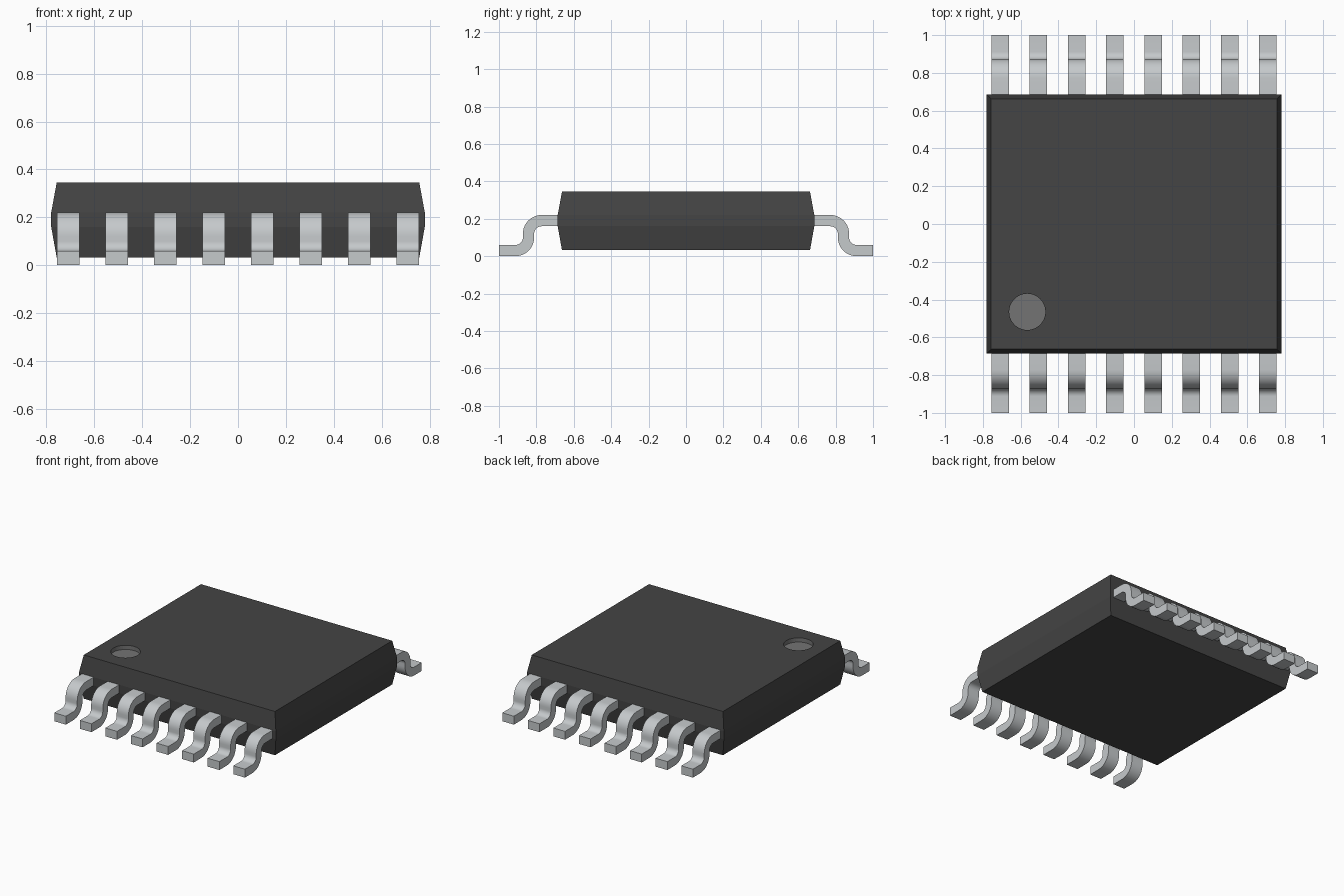
import bpy, bmesh, math

cube = bpy.data.objects.get("Cube")
if cube:
    bpy.data.objects.remove(cube, do_unlink=True)


def material(name, rgb):
    m = bpy.data.materials.new(name)
    m.use_nodes = True
    m.diffuse_color = (*rgb, 1)
    node = next(n for n in m.node_tree.nodes if n.type == 'BSDF_PRINCIPLED')
    node.inputs["Base Color"].default_value = (*rgb, 1)
    return m


black = material("black_plastic", (0.058, 0.058, 0.058))
grey = material("grey_marker", (0.175, 0.175, 0.175))
metal = material("tinned_metal", (0.56, 0.585, 0.60))


def add_object(name, mesh):
    obj = bpy.data.objects.new(name, mesh)
    bpy.context.collection.objects.link(obj)
    return obj


def finish(bm, name, *mats):
    bmesh.ops.recalc_face_normals(bm, faces=bm.faces)
    mesh = bpy.data.meshes.new(name)
    bm.to_mesh(mesh)
    bm.free()
    for m in mats:
        mesh.materials.append(m)
    return mesh


def bridge(bm, a, b, mat=0):
    for i in range(len(a)):
        j = (i + 1) % len(a)
        bm.faces.new((a[i], a[j], b[j], b[i])).material_index = mat


# Package body: stacked rectangles (half width, half depth, height)
bm = bmesh.new()
rings = []
for hx, hy, z in ((0.757, 0.663, 0.032), (0.78, 0.686, 0.16),
                  (0.78, 0.686, 0.22), (0.757, 0.663, 0.345)):
    rings.append([bm.verts.new((sx * hx, sy * hy, z))
                  for sx, sy in ((-1, -1), (1, -1), (1, 1), (-1, 1))])
bm.faces.new(rings[0])
for lower, upper in zip(rings, rings[1:]):
    bridge(bm, lower, upper)

# Round corner marker, sunk into the top face
SIDES = 40
circles = [[bm.verts.new((-0.565 + 0.096 * math.cos(2 * math.pi * i / SIDES),
                          -0.465 + 0.096 * math.sin(2 * math.pi * i / SIDES), z))
            for i in range(SIDES)] for z in (0.345, 0.315)]
bridge(bm, circles[0], circles[1], 1)
bm.faces.new(circles[1]).material_index = 1
rim = [bm.edges.get((loop[i - 1], loop[i]))
       for loop in (rings[-1], circles[0]) for i in range(len(loop))]
bmesh.ops.triangle_fill(bm, edges=rim, use_beauty=True, normal=(0, 0, 1))
add_object("body", finish(bm, "body", black, grey))

# Gull-wing lead: paired outer and inner points (y, z) along the bends
R_BIG, R_SMALL, STEPS = 0.10, 0.04, 10
pairs = [((0.66, 0.22), (0.66, 0.16))]
for i in range(STEPS + 1):
    a = math.pi / 2 * (1 - i / STEPS)
    c, s = math.cos(a), math.sin(a)
    pairs.append(((0.772 + R_BIG * c, 0.12 + R_BIG * s),
                  (0.772 + R_SMALL * c, 0.12 + R_SMALL * s)))
for i in range(STEPS + 1):
    a = math.pi + math.pi / 2 * i / STEPS
    c, s = math.cos(a), math.sin(a)
    pairs.append(((0.912 + R_SMALL * c, 0.10 + R_SMALL * s),
                  (0.912 + R_BIG * c, 0.10 + R_BIG * s)))
pairs.append(((1.0, 0.06), (1.0, 0.0)))

HALF = 0.046
bm = bmesh.new()
sections = [[bm.verts.new((x, y, z)) for x, (y, z) in
             ((-HALF, p), (HALF, p), (HALF, q), (-HALF, q))] for p, q in pairs]
for a, b in zip(sections, sections[1:]):
    bridge(bm, a, b)
bm.faces.new(sections[0])
bm.faces.new(sections[-1])
lead_mesh = finish(bm, "lead", metal)

# Eight leads along each long edge
for side, turn in (("back", 0), ("front", math.pi)):
    for i in range(8):
        lead = add_object(f"{side}_lead_{i + 1}", lead_mesh)
        lead.location.x = (i - 3.5) * 0.2025
        lead.rotation_euler.z = turn

bpy.ops.object.select_all(action='DESELECT')
lead.select_set(True)
bpy.context.view_layer.objects.active = lead
bpy.ops.object.shade_smooth_by_angle(angle=math.radians(30))
